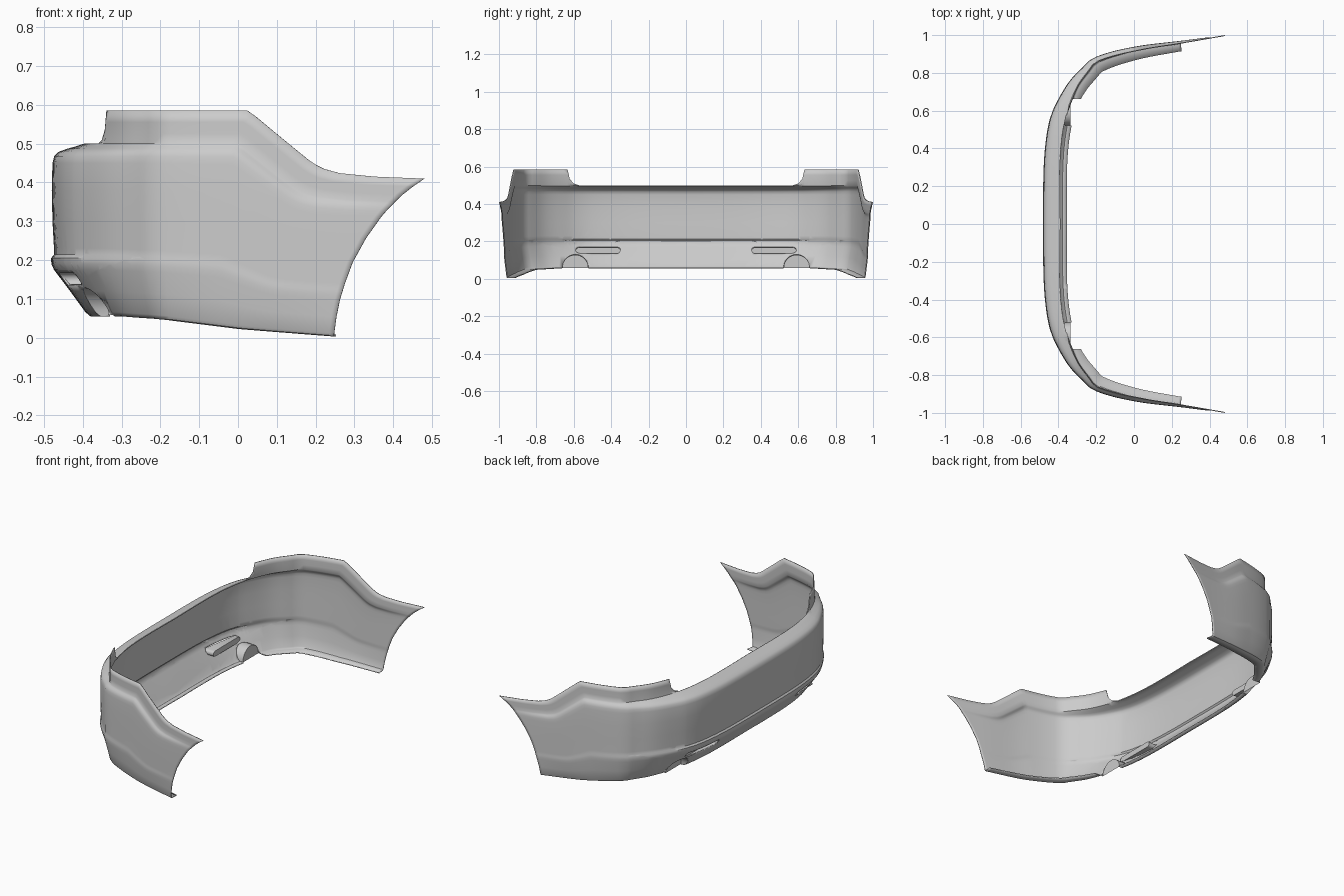
import bpy, bmesh, math
from mathutils import Vector
from mathutils.bvhtree import BVHTree

if "Cube" in bpy.data.objects:
    bpy.data.objects.remove(bpy.data.objects["Cube"], do_unlink=True)

grey = bpy.data.materials.new("primer_grey")
grey.use_nodes = True
grey.diffuse_color = (0.6, 0.6, 0.6, 1)
for node in grey.node_tree.nodes:
    if node.type == 'BSDF_PRINCIPLED':
        node.inputs["Base Color"].default_value = (0.6, 0.6, 0.6, 1)


def linear(table, t):
    """Straight interpolation in a list of (key, value) pairs."""
    if t <= table[0][0]:
        return table[0][1]
    for (a, p), (b, q) in zip(table, table[1:]):
        if t <= b:
            return p + (q - p) * (t - a) / (b - a)
    return table[-1][1]


def smooth(table, t):
    """Cubic interpolation in a list of (key, value) pairs."""
    last = len(table) - 1
    t = min(max(t, table[0][0]), table[last][0])
    i = 0
    while i < last - 1 and t > table[i + 1][0]:
        i += 1

    def slope(n):
        lo, hi = table[max(n - 1, 0)], table[min(n + 1, last)]
        return (hi[1] - lo[1]) / (hi[0] - lo[0])

    (a, p), (b, q) = table[i], table[i + 1]
    w = b - a
    s = (t - a) / w
    return (p * (1 + 2 * s) * (1 - s) ** 2 + q * s * s * (3 - 2 * s)
            + w * s * (1 - s) * (slope(i) * (1 - s) - slope(i + 1) * s))


# Half plan outline as y, x, and the edge curves of the skin
PLAN = [(0, -.48), (.2, -.479), (.35, -.474), (.48, -.46), (.57, -.44), (.65, -.405),
        (.757, -.34), (.83, -.27), (.885, -.2), (.938, 0), (.97, .25), (1, .48)]
SIDE = [(x, y) for y, x in PLAN]
NOTCH = [(.6, .5), (.635, .51), (.655, .535), (.666, .585)]
TOP = [(.02, .585), (.03, .58), (.1, .523), (.19, .45), (.22, .435), (.26, .424),
       (.35, .415), (.48, .41)]
BOTTOM = [(-.35, .055), (-.2, .046), (0, .022), (.245, .003)]
ARCH = [(0, .245), (.05, .252), (.1, .263), (.2, .298), (.3, .36), (.37, .425), (.41, .48)]

# Inset depths, keyed by x + y along the outline
LEDGE = [(-.48, .09), (.1, .08), (.22, .07), (.42, .05), (.685, .022), (.95, .02), (1.48, 0)]
TUCK = [(-.48, .095), (.1, .09), (.23, .075), (.42, .05), (.685, .025), (1.21, .01)]
LIP = [(-.48, .03), (.23, .03), (.42, .05), (.685, .06), (1.2, .045)]

# Section rows: height, rise above shoulder, ledge, tuck and lip share
ROWS = [(.055, 0, 0, 1, 1), (.055, 0, 0, 1, .2), (.058, 0, 0, 1, .06), (.066, 0, 0, .92, 0),
        (.12, 0, 0, .5, 0), (.175, 0, 0, .06, 0), (.19, 0, 0, -.01, 0), (.205, 0, 0, -.02, 0),
        (.214, 0, 0, .06, 0), (.23, 0, 0, .06, 0), (.3, 0, 0, .02, 0), (.38, 0, 0, 0, 0),
        (.45, 0, .02, 0, 0), (.468, 0, .07, 0, 0), (.479, 0, .2, 0, 0), (.487, 0, .45, 0, 0),
        (.493, 0, .7, 0, 0), (.5, 0, .95, 0, 0), (.5, .3, 1, 0, 0), (.5, .65, 1, 0, 0),
        (.5, 1, 1, 0, 0)]
CORNER_X, CORNER_Y = -.2, .885


def row_height(row, low, shoulder, top):
    z = low + (row[0] - .055) / .445 * (shoulder - low)
    return z + row[1] * (top - shoulder)


def inset(x, y, normal, row, z):
    key = x + y
    d = row[2] * linear(LEDGE, key) + row[3] * linear(TUCK, key) + row[4] * linear(LIP, key)
    n = Vector(normal).normalized() * d
    return Vector((x + n.x, max(y + n.y, 0), z))


def rear_column(y):
    x = smooth(PLAN, y)
    turn = (smooth(PLAN, y + .004) - smooth(PLAN, max(y - .004, 0))) / .008
    top, low = linear(NOTCH, y), linear(BOTTOM, x)
    return [inset(x, y, (1, -turn if y else 0), r, row_height(r, low, .5, top)) for r in ROWS]


def side_column(f):
    top = linear(TOP, CORNER_X + f * .68)
    low = linear(BOTTOM, CORNER_X + f * .445)
    column = []
    for r in ROWS:
        end = smooth(ARCH, row_height(r, .003, .35, .41))
        x = CORNER_X + f * (end - CORNER_X)
        turn = (smooth(SIDE, x + .004) - smooth(SIDE, x - .004)) / .008
        z = row_height(r, low, top * .5 / .585, top)
        column.append(inset(x, smooth(SIDE, x), (turn, -1), r, z))
    return column


def finish(name, bm, thickness):
    """Turn a half mesh into a mirrored, smooth-shaded object."""
    mesh = bpy.data.meshes.new(name)
    bm.to_mesh(mesh)
    bm.free()
    mesh.materials.append(grey)
    ob = bpy.data.objects.new(name, mesh)
    bpy.context.collection.objects.link(ob)
    bpy.ops.object.select_all(action='DESELECT')
    ob.select_set(True)
    bpy.context.view_layer.objects.active = ob
    bpy.ops.object.shade_smooth_by_angle(angle=math.radians(35))
    mirror = ob.modifiers.new("mirror", 'MIRROR')
    mirror.use_axis = (False, True, False)
    if thickness:
        shell = ob.modifiers.new("thickness", 'SOLIDIFY')
        shell.thickness = thickness
        shell.offset = -1
    return ob


# Bumper skin, lofted from the middle round the corner to the wheel arch
rear_y = [i * .05 for i in range(12)]
rear_y += [.6 + i * .011 for i in range(7)]
rear_y += [.69 + i * .0195 for i in range(10)] + [CORNER_Y]
columns = [rear_column(y) for y in rear_y]
columns += [side_column(i / 34) for i in range(1, 35)]
skin = bmesh.new()
grid = [[skin.verts.new(p) for p in column] for column in columns]
for a, b in zip(grid, grid[1:]):
    for j in range(len(ROWS) - 1):
        skin.faces.new((a[j], a[j + 1], b[j + 1], b[j]))
bmesh.ops.remove_doubles(skin, verts=skin.verts[:], dist=.0004)
skin.normal_update()
surface = BVHTree.FromBMesh(skin)


def cut_hole(outline):
    """Clip a convex y, z outline out of the lower rear of the skin."""
    region = [f for f in skin.faces if f.calc_center_median().x < -.25
              and f.calc_center_median().z < .25]
    for (y, z), (y2, z2) in zip(outline, outline[1:] + outline[:1]):
        co, no = Vector((0, y, z)), Vector((0, z2 - z, y - y2)).normalized()
        geom = set(region)
        for f in region:
            geom.update(f.edges)
            geom.update(f.verts)
        cut = bmesh.ops.bisect_plane(skin, geom=list(geom), dist=1e-5, plane_co=co, plane_no=no)
        region = [g for g in cut["geom"] if isinstance(g, bmesh.types.BMFace)
                  and (g.calc_center_median() - co).dot(no) < 0]
    bmesh.ops.delete(skin, geom=region, context='FACES')


def pocket(name, outline, back, closed):
    """Walls running inward from the skin to a flat back."""
    bm = bmesh.new()
    front, rear = [], []
    for y, z in outline:
        hit = surface.ray_cast(Vector((-2, y, z)), Vector((1, 0, 0)))[0]
        front.append(bm.verts.new((hit.x if hit else -.38, y, z)))
        rear.append(bm.verts.new((back, y, z)))
    count = len(outline)
    for i in range(count if closed else count - 1):
        j = (i + 1) % count
        bm.faces.new((front[i], front[j], rear[j], rear[i]))
    bm.faces.new(rear[::-1])
    finish(name, bm, 0)


def arc(y, z, r, start, steps):
    return [(y + r * math.cos(start + math.pi * i / steps),
             z + r * math.sin(start + math.pi * i / steps)) for i in range(steps + 1)]


# Exhaust recesses and reflector slots
exhaust = arc(.592, .058, .07, 0, 16)
slot = arc(.574, .151, .016, -math.pi / 2, 6) + arc(.366, .151, .016, math.pi / 2, 6)
pocket("exhaust_recess", exhaust, -.335, False)
pocket("reflector_slot", slot, -.4, True)
cut_hole(exhaust + [(.522, -.1), (.662, -.1)])
cut_hole(slot)
finish("bumper_skin", skin, .005)
